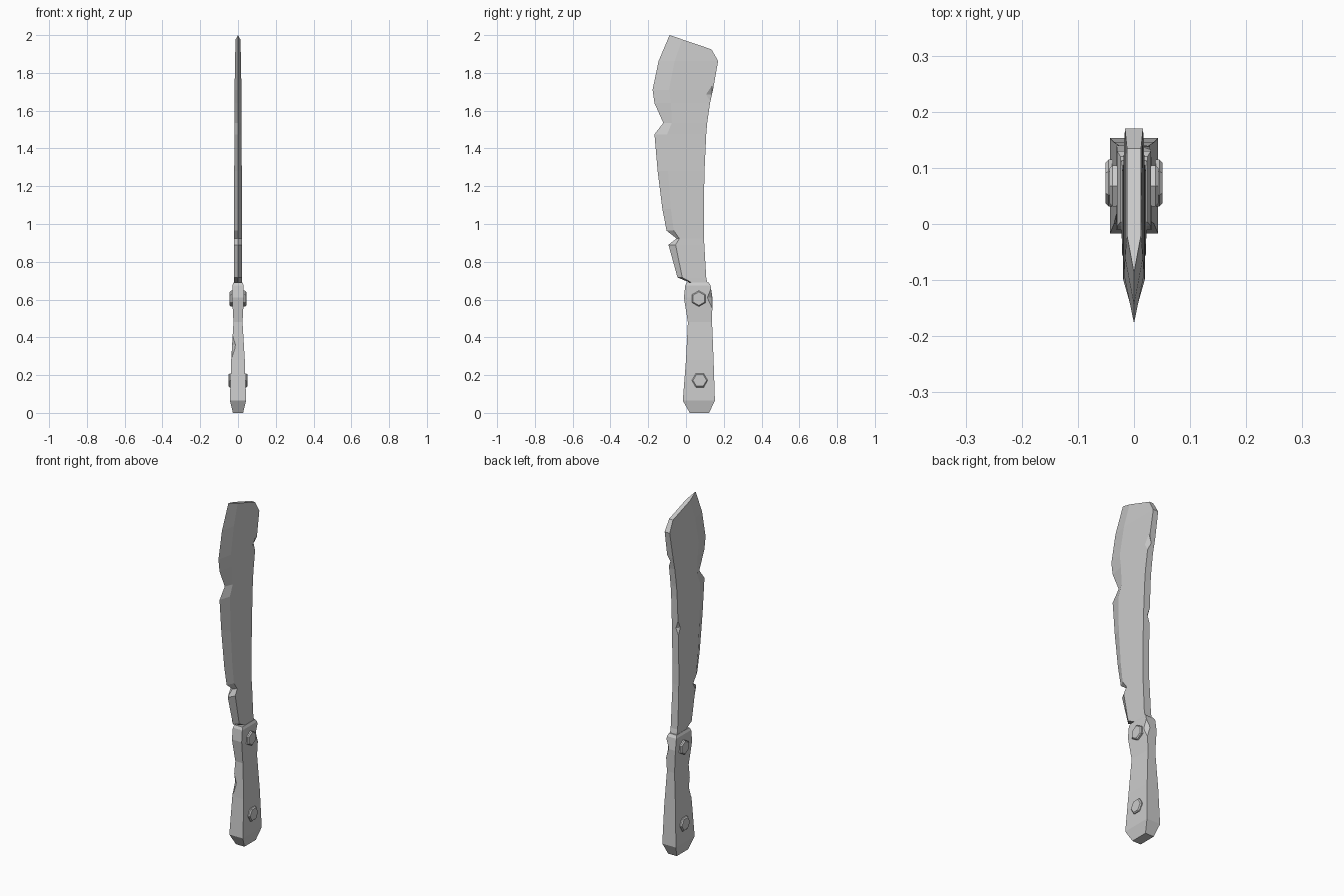
import bpy
import bmesh
import math
from mathutils import Matrix, Vector

if "Cube" in bpy.data.objects:
    bpy.data.objects.remove(bpy.data.objects["Cube"], do_unlink=True)

# One plain grey for the whole knife
grey = bpy.data.materials.new("plain grey")
grey.use_nodes = True
colour = (0.6, 0.6, 0.6, 1)
grey.diffuse_color = colour
grey.node_tree.nodes["Principled BSDF"].inputs["Base Color"].default_value = colour


def finish(name, bm):
    """Turn a bmesh into a flat-shaded object."""
    bmesh.ops.recalc_face_normals(bm, faces=bm.faces)
    mesh = bpy.data.meshes.new(name)
    bm.to_mesh(mesh)
    bm.free()
    mesh.materials.append(grey)
    obj = bpy.data.objects.new(name, mesh)
    bpy.context.collection.objects.link(obj)
    return obj


def loft(name, sections):
    """Skin a stack of closed sections and cap both ends."""
    bm = bmesh.new()
    rings = [[bm.verts.new(point) for point in section] for section in sections]
    count = len(rings[0])
    for upper, lower in zip(rings, rings[1:]):
        for i in range(count):
            j = (i + 1) % count
            bm.faces.new((upper[i], upper[j], lower[j], lower[i]))
    bm.faces.new(rings[0])
    bm.faces.new(rings[-1])
    return finish(name, bm)


def chip(target, name, location, size):
    """Knock a diamond-shaped chip out of a corner."""
    bm = bmesh.new()
    bmesh.ops.create_uvsphere(bm, u_segments=4, v_segments=2, radius=1)
    bmesh.ops.scale(bm, vec=Vector(size), verts=bm.verts)
    bmesh.ops.translate(bm, vec=Vector(location), verts=bm.verts)
    cutter = finish(name + "_cutter", bm)
    cutter.hide_render = True
    cutter.hide_viewport = True
    cutter.display_type = 'WIRE'
    modifier = target.modifiers.new(name, 'BOOLEAN')
    modifier.operation = 'DIFFERENCE'
    modifier.solver = 'EXACT'
    modifier.object = cutter


def blade_section(z, edge, bevel, spine, half, slope=0):
    """Wedge section: sharp edge, two bevel corners, two spine corners."""
    outline = [(0, edge), (half, bevel), (half, spine), (-half, spine), (-half, bevel)]
    return [(x, y, z - (y - edge) * slope) for x, y in outline]


def handle_section(z, front, back, half):
    return [(-half, front, z), (half, front, z), (half, back, z), (-half, back, z)]


# Blade: height, edge, bevel line, spine, half thickness, slope of the top
blade = loft("blade", [blade_section(*row) for row in (
    (2.0, -.087, -.02, .135, .0125, .34),
    (1.863, -.145, -.06, .17, .016),
    (1.71, -.177, -.09, .143, .018),
    (1.64, -.167, -.08, .127, .018),
    (1.535, -.12, -.075, .112, .019),
    (1.475, -.167, -.1, .107, .019),
    (1.28, -.15, -.095, .098, .02),
    (1.08, -.125, -.08, .094, .02),
    (.965, -.103, -.065, .094, .02),
    (.923, -.05, -.035, .095, .02),
    (.89, -.093, -.055, .097, .021),
    (.717, -.045, -.02, .107, .022),
    (.69, .02, .03, .113, .022),
    (.6, .03, .04, .11, .018),
)])
chip(blade, "upper_spine_chip", (.018, .138, 1.685), (.016, .032, .05))
chip(blade, "middle_spine_chip", (-.02, .1, 1.29), (.016, .02, .045))

# Handle: height, front, back, half thickness
handle = loft("handle", [handle_section(*row) for row in (
    (.69, .004, .12, .024),
    (.675, -.004, .13, .03),
    (.61, -.011, .14, .031),
    (.48, .01, .138, .024),
    (.28, 0, .146, .036),
    (.065, -.017, .153, .043),
    (0, .02, .122, .027),
)])
chip(handle, "back_handle_chip", (.031, .138, .61), (.02, .025, .065))
chip(handle, "front_handle_chip", (-.032, .003, .36), (.02, .016, .08))


# Hexagonal bolt heads with a chamfered rim on both sides of the handle
def bolt(name, y, z, reach, turn, side):
    spin = Matrix.Rotation(turn, 3, 'Z')
    corners = [spin @ Vector((.042, 0, 0)) for _ in range(1)]
    corners = [Matrix.Rotation(math.tau * i / 6, 3, 'Z') @ corners[0] for i in range(6)]
    profile = ((.01, 1), (reach - .006, 1), (reach, .85))
    loft(name, [[(side * x, y + c.x * size, z + c.y * size) for c in corners]
                for x, size in profile])


for side, label in ((1, "left"), (-1, "right")):
    bolt("upper_bolt_" + label, .068, .605, .044, math.pi / 6, side)
    bolt("lower_bolt_" + label, .073, .172, .051, 0, side)
